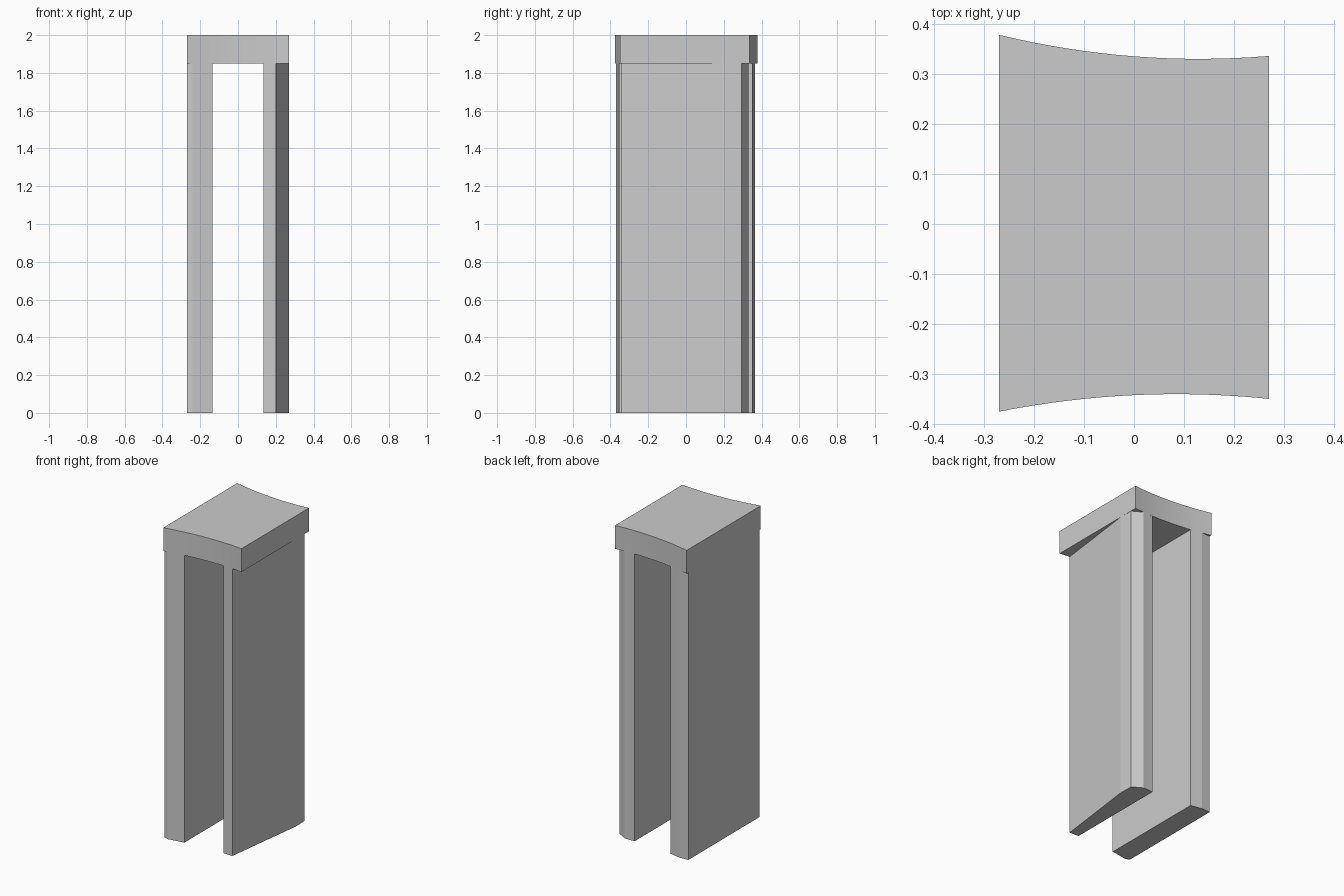
import bpy, bmesh, math

if "Cube" in bpy.data.objects:
    bpy.data.objects.remove(bpy.data.objects["Cube"])


def front_y(x):
    return -0.34 - 0.278 * (x - 0.085) ** 2


def back_y(x):
    return 0.33 + 0.30 * (x - 0.13) ** 2


def curve(fn, x0, x1, n):
    return [(x0 + (x1 - x0) * i / n, fn(x0 + (x1 - x0) * i / n)) for i in range(n + 1)]


def prism(name, outline, z0, z1):
    # Extrude a counter-clockwise plan outline upward
    bm = bmesh.new()
    face = bm.faces.new([bm.verts.new((x, y, z0)) for x, y in outline])
    ext = bmesh.ops.extrude_face_region(bm, geom=[face], use_keep_orig=True)
    for v in ext["geom"]:
        if isinstance(v, bmesh.types.BMVert):
            v.co.z = z1
    bmesh.ops.recalc_face_normals(bm, faces=bm.faces)
    mesh = bpy.data.meshes.new(name)
    bm.to_mesh(mesh)
    bm.free()
    ob = bpy.data.objects.new(name, mesh)
    bpy.context.collection.objects.link(ob)
    bpy.ops.object.select_all(action='DESELECT')
    ob.select_set(True)
    bpy.context.view_layer.objects.active = ob
    bpy.ops.object.shade_smooth_by_angle(angle=math.radians(5))
    return ob


W, INNER, SPLIT = 0.27, 0.135, 1.85

# Lintel slab with concave front and back
prism("lintel", curve(front_y, -W, W, 16) + curve(back_y, W, -W, 16), SPLIT, 2.0)

# Left upright, outer corners slightly worn
prism("left_upright",
      [(-W, -0.36)] + curve(front_y, -0.24, -INNER, 4)
      + curve(back_y, -INNER, -0.21, 4) + [(-W, 0.362)], 0, SPLIT)

# Right upright, outer face tapering to the front, chamfered at the back
prism("right_upright",
      curve(front_y, INNER, 0.20, 3) + [(W, 0.20), (0.268, 0.294)]
      + curve(back_y, 0.205, INNER, 3), 0, SPLIT)
